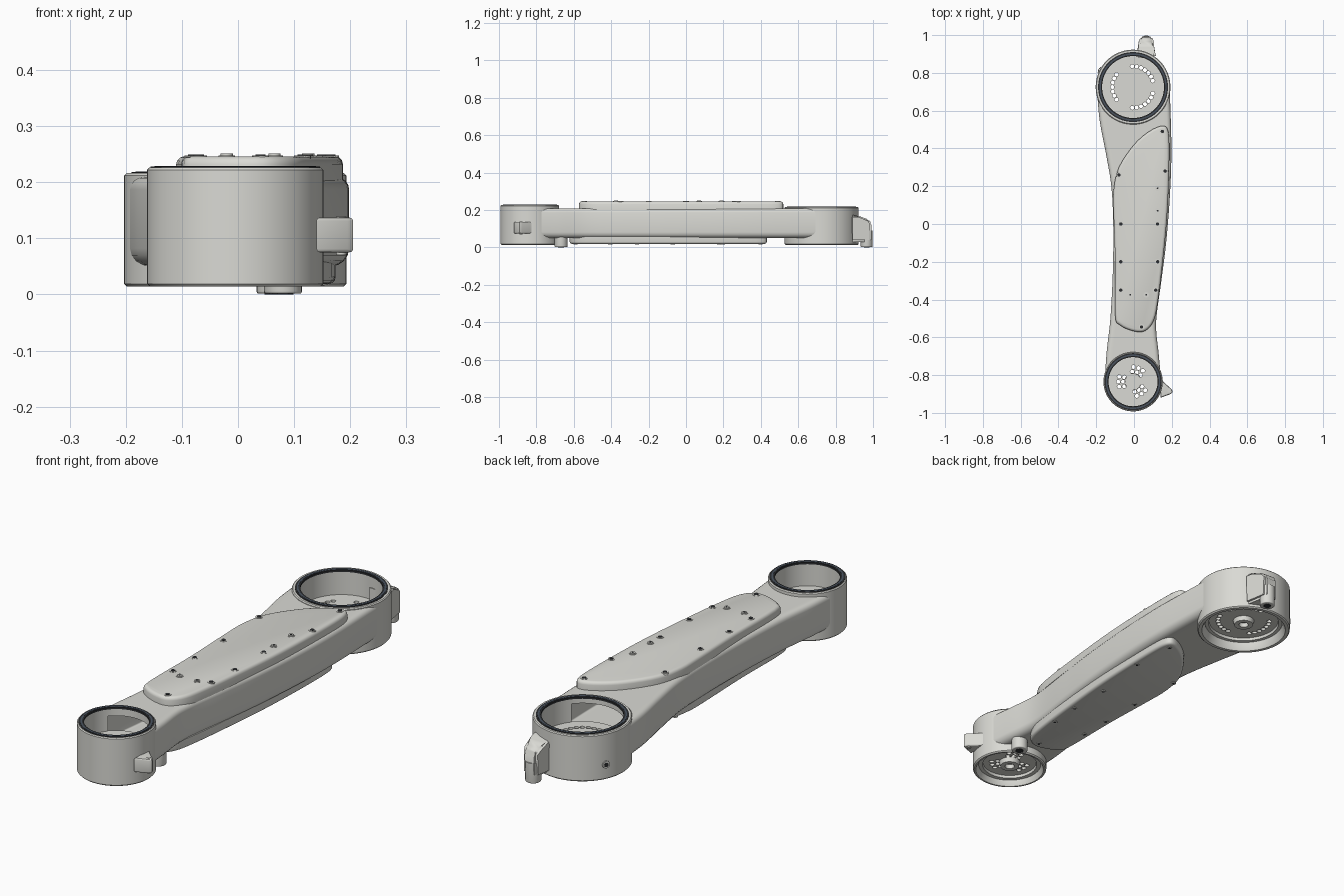
import bpy, bmesh, math
from mathutils import Vector

if "Cube" in bpy.data.objects:
    bpy.data.objects.remove(bpy.data.objects["Cube"])

def mat(name, c):
    m = bpy.data.materials.new(name)
    m.diffuse_color = (*c, 1)
    m.use_nodes = True
    m.node_tree.nodes["Principled BSDF"].inputs["Base Color"].default_value = m.diffuse_color
    return m

GREY = mat("casting grey", (0.70, 0.70, 0.66))
DARK = mat("seal black", (0.025, 0.027, 0.03))
SLATE = mat("seal slate", (0.07, 0.09, 0.12))
BACK, FRONT = (-0.005, 0.725), (-0.005, -0.835)   # cup centres
SLOT = (.078, .19)                                # height of the hollow in the arm

def finish(bm, name, m, recalc=True):
    if recalc:
        bmesh.ops.recalc_face_normals(bm, faces=bm.faces)
    me = bpy.data.meshes.new(name)
    bm.to_mesh(me)
    bm.free()
    ob = bpy.data.objects.new(name, me)
    bpy.context.collection.objects.link(ob)
    me.materials.append(m)
    return ob

def smooth(ob, deg=35):
    bpy.ops.object.select_all(action='DESELECT')
    ob.select_set(True)
    bpy.context.view_layer.objects.active = ob
    bpy.ops.object.shade_smooth_by_angle(angle=math.radians(deg))

def spline(pts, n=5, closed=False):
    """Catmull-Rom curve through points."""
    p = [Vector(q) for q in pts]
    c = len(p)
    get = (lambda i: p[i % c]) if closed else (lambda i: p[max(0, min(c - 1, i))])
    out = []
    for i in range(c if closed else c - 1):
        a, b, d, e = get(i - 1), get(i), get(i + 1), get(i + 2)
        for k in range(n):
            t = k / n
            out.append(0.5 * (2*b + (d - a)*t + (2*a - 5*b + 4*d - e)*t*t + (3*b - a - 3*d + e)*t**3))
    return out if closed else out + [p[-1]]

def prism(name, outline, z0, z1, m=GREY, top=0, bottom=0):
    """Extruded outline with rounded top and bottom rims."""
    bm = bmesh.new()
    f = bm.faces.new([bm.verts.new((q[0], q[1], z0)) for q in outline])
    r = bmesh.ops.extrude_face_region(bm, geom=[f])
    bmesh.ops.translate(bm, verts=[v for v in r['geom'] if isinstance(v, bmesh.types.BMVert)], vec=(0, 0, z1 - z0))
    for z, w in ((z1, top), (z0, bottom)):
        if w:
            es = [e for e in bm.edges if all(abs(v.co.z - z) < 1e-5 for v in e.verts)]
            bmesh.ops.bevel(bm, geom=es, offset=w, segments=3, profile=0.5, affect='EDGES')
    return finish(bm, name, m)

def circle(c, r, n=64):
    return [(c[0] + r*math.cos(2*math.pi*i/n), c[1] + r*math.sin(2*math.pi*i/n)) for i in range(n)]

def lathe(name, c, profile, m=GREY, n=72, window=None):
    """Closed ring from an (r, z) section; window = (first, last segment, four section indices)."""
    bm = bmesh.new()
    rows = [[bm.verts.new((c[0] + r*math.cos(2*math.pi*i/n), c[1] + r*math.sin(2*math.pi*i/n), z))
             for r, z in profile] for i in range(n)]
    k = len(profile)
    for i in range(n):
        a, b = rows[i], rows[(i + 1) % n]
        cut = window and window[0] <= i < window[1]
        for j in range(k):
            if not (cut and j in (window[2][0], window[2][2])):
                bm.faces.new((a[j], b[j], b[(j + 1) % k], a[(j + 1) % k]))
        if cut:
            ia, ib, ob, oa = window[2]
            bm.faces.new((a[ia], b[ia], b[oa], a[oa]))
            bm.faces.new((a[ib], b[ib], b[ob], a[ob]))
    if window:
        for i in window[:2]:
            bm.faces.new([rows[i][j] for j in window[2]])
    ob = finish(bm, name, m)
    smooth(ob)
    return ob

def studs(name, pts, r, z0, z1, m=GREY, n=12):
    """Many small upright cylinders in one object."""
    bm = bmesh.new()
    for c in pts:
        lo, hi = [[bm.verts.new((x, y, z)) for x, y in circle(c, r, n)] for z in (z0, z1)]
        bm.faces.new(lo[::-1])
        bm.faces.new(hi)
        for i in range(n):
            j = (i + 1) % n
            bm.faces.new((lo[i], lo[j], hi[j], hi[i]))
    return finish(bm, name, m)

def cut(ob, tool):
    md = ob.modifiers.new("cut", 'BOOLEAN')
    md.operation, md.object, md.solver = 'DIFFERENCE', tool, 'EXACT'
    bpy.context.view_layer.objects.active = ob
    bpy.ops.object.modifier_apply(modifier=md.name)
    bpy.data.objects.remove(tool, do_unlink=True)

# Hollow curved arm: rounded tube lofted between the cup walls
L = spline([(-.155, -.835), (-.145, -.68), (-.125, -.5), (-.112, -.25), (-.11, 0), (-.12, .2),
            (-.15, .38), (-.182, .55), (-.197, .725)])
R = spline([(.145, -.835), (.13, -.68), (.117, -.52), (.145, -.3), (.17, -.1), (.19, .15),
            (.198, .4), (.189, .725)])

def x_at(pts, y):
    for p, q in zip(pts, pts[1:]):
        if y <= q.y:
            return p.x + (q.x - p.x)*(y - p.y)/(q.y - p.y)
    return pts[-1].x

def section(x0, x1, z0, z1, r0, r1):
    """Rounded box section, bottom left to right, then back along the top."""
    out = []
    for x, z, r, a0, s in ((x0, z0, r0, 180, 1), (x1, z0, r0, 270, -1), (x1, z1, r1, 0, -1), (x0, z1, r1, 90, 1)):
        cx, cz = x + s*r, z + (r if z == z0 else -r)
        arc = [(cx + r*math.cos(math.radians(a0 + 22.5*k)), cz + r*math.sin(math.radians(a0 + 22.5*k)))
               for k in range(5)]
        if a0 in (270, 90):   # fill the flat run with columns
            p, q = out[-1], arc[0]
            out += [(p[0] + (q[0] - p[0])*k/18, p[1]) for k in range(1, 18)]
        out += arc
    return out

def clamp_y(x, y):
    d = x + .005
    if abs(d) < .183:
        y = min(y, BACK[1] - math.sqrt(.183**2 - d*d))
    if abs(d) < .146:
        y = max(y, FRONT[1] + math.sqrt(.146**2 - d*d))
    return y

for name, inset, z0, z1, r0, r1 in (("arm_housing", 0, .05, .209, .032, .022),
                                    ("arm_hollow", .028, *SLOT, .006, .006)):
    bm = bmesh.new()
    rows = []
    for i in range(73):
        y = FRONT[1] + 1.56*i/72
        sec = section(x_at(L, y) + inset, x_at(R, y) - inset, z0, z1, r0, r1)
        rows.append([bm.verts.new((x, clamp_y(x, y), z)) for x, z in sec])
    for a, b in zip(rows, rows[1:]):
        for j in range(len(a)):
            k = (j + 1) % len(a)
            q = (a[j], a[k], b[k], b[j])
            bm.faces.new(q if inset else q[::-1])
    bmesh.ops.dissolve_degenerate(bm, dist=1e-5, edges=bm.edges[:])
    smooth(finish(bm, name, GREY, False))

# Cups with a window into the arm
za, zb = SLOT
for name, c, ri, ro, z1, w in (("back_cup", BACK, .165, .198, .216, (44, 64)),
                               ("front_cup", FRONT, .131, .157, .226, (8, 28))):
    prof = [(ri + .014, .014), (ri, .042), (ri, za), (ri, zb), (ri, z1), (ro - .004, z1), (ro, z1 - .004),
            (ro, zb), (ro, za), (ro, .019), (ro - .005, .014)]
    lathe(name, c, prof, window=(*w, (2, 3, 7, 8)))

# Perforated floor plates in the cups
def polar(c, r, deg):
    a = math.radians(deg)
    return (c[0] + r*math.cos(a), c[1] + r*math.sin(a))

back_holes = [polar(BACK, .11, b + 12.5*(i - 3)) for b in (55, 180, 305) for i in range(7)]
front_holes = [polar(FRONT, r, b + s*(i - 1)) for b in (68, 180, 305)
               for r, s in ((.053, 27), (.078, 20)) for i in range(3)]
for name, c, r, z0, z1, holes in (("back_floor", BACK, .168, .06, .11, back_holes),
                                  ("front_floor", FRONT, .134, .05, .125, front_holes)):
    plate = prism(name, circle(c, r), z0, z1)
    cut(plate, studs("t", holes, .0105, -.1, .3))
    smooth(plate)
    # Hub and stepped ring on the underside
    lathe(name + "_hub", c, [(.02, z0 + .005), (.02, z0 - .02), (.04, z0 - .02), (.046, z0 + .005)], n=32)
    lathe(name + "_step", c, [(r - .022, z0 + .01), (r - .018, z0 - .012), (r, z0 - .012), (r, z0 + .01)])

# Dark seals on the cup rims
for name, c, r, z in (("back_seal", BACK, .164, .216), ("front_seal", FRONT, .13, .226)):
    lathe(name, c, [(r, z - .006), (r + .021, z - .006), (r + .021, z + .002), (r, z + .002)], DARK)
    lathe(name + "_lip", c, [(r + .007, z), (r + .014, z), (r + .014, z + .003), (r + .007, z + .003)], SLATE)

# Top and bottom covers
cover = [(.15, .52), (.18, .495), (.187, .4), (.183, .2), (.172, 0), (.15, -.22), (.128, -.4),
         (.105, -.51), (.06, -.565), (0, -.568), (-.075, -.535), (-.1, -.48), (-.1, -.2),
         (-.108, .05), (-.108, .18), (-.08, .3), (0, .42), (.08, .49)]
smooth(prism("top_cover", spline(cover, 4, True), .2, .246, top=.014), 50)
under = [(x*.92 + .002, (y + .57)*.965 - .62) for x, y in cover]
smooth(prism("bottom_cover", spline(under, 4, True), .019, .06, bottom=.012), 50)

# Cover screws
dark_pts = [(.15, .49), (-.08, .26), (.165, .28), (.125, 0), (-.07, 0), (.125, -.2), (-.07, -.2),
            (-.07, -.35), (.115, -.35), (.04, -.545)]
pale_pts = [(.125, .19), (.125, .07), (-.02, -.375), (.065, -.375)]
smooth(studs("cover_screw_seats", dark_pts + pale_pts, .015, .235, .2475, GREY, 16))
smooth(studs("cover_screws", dark_pts, .009, .235, .249, DARK))
smooth(studs("cover_bosses", pale_pts, .011, .235, .251, GREY))
smooth(studs("cover_boss_sockets", pale_pts, .005, .24, .2515, DARK, 6))
low = [(x*.9, (y + .57)*.955 - .615) for x, y in dark_pts]
smooth(studs("bottom_screws", low, .011, .0165, .03, GREY))
smooth(studs("bottom_screw_sockets", low, .006, .016, .03, DARK, 6))

# Back lug with sloped shoulder
bm = bmesh.new()
side = [(.88, .03), (.99, .03), (.993, .13), (.975, .15), (.925, .168), (.88, .175)]
rows = [[bm.verts.new((.065 + s*(.033 if y > .95 else .052), y, z)) for y, z in side] for s in (-1, 1)]
bm.faces.new(rows[0])
bm.faces.new(rows[1][::-1])
for i in range(6):
    j = (i + 1) % 6
    bm.faces.new((rows[0][i], rows[1][i], rows[1][j], rows[0][j]))
bmesh.ops.bevel(bm, geom=bm.edges[:], offset=.01, segments=2, affect='EDGES')
smooth(finish(bm, "back_lug", GREY), 50)

# Feet under the back lug and beside the front cup
for name, c, r in (("back_foot", (.065, .966), .032), ("front_foot", (.08, -.668), .034)):
    smooth(prism(name, circle(c, r, 24), .0015, .09, bottom=.004))
    smooth(prism(name + "_socket", circle(c, r*.55, 6), 0, .01, DARK))

# Triangular side lug on the front cup
lug = [(.14, -.80), (.155, -.835), (.2, -.875), (.205, -.89), (.195, -.9), (.14, -.92)]
smooth(prism("side_lug", lug, .075, .137, top=.006, bottom=.006), 30)
smooth(prism("side_lug_pin", circle((.184, -.882), .009, 12), .07, .139))

# Small plug on the left of the back cup
for name, r, d, m in (("side_plug", .016, .203, GREY), ("side_plug_socket", .009, .205, DARK)):
    plug = prism(name, circle((0, 0), r, 16), -.02, 0, m)
    plug.location = (*polar(BACK, d, 153), .08)
    plug.rotation_euler = (0, math.radians(90), math.radians(153))
    smooth(plug)
